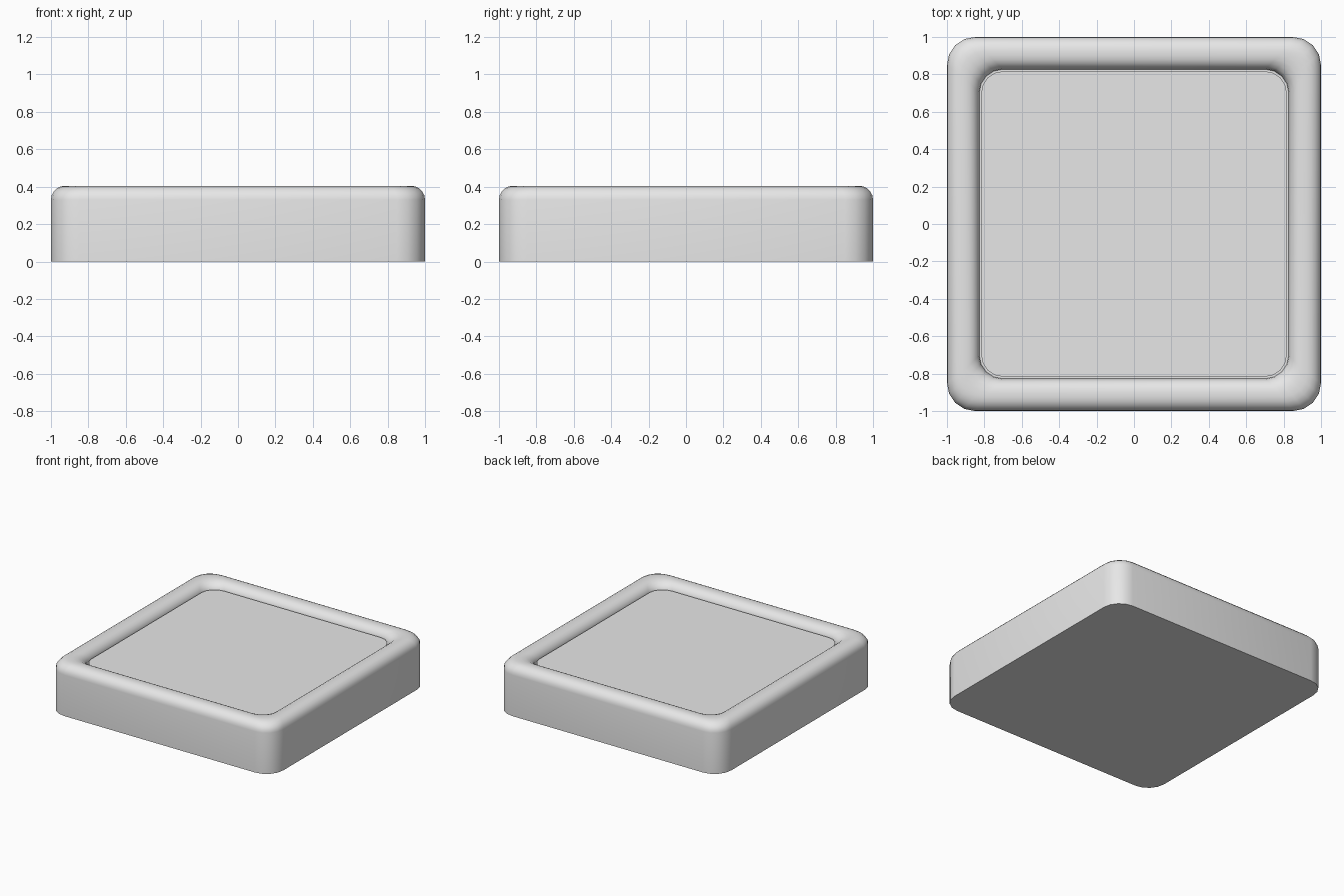
import bpy
import bmesh
import math

old = bpy.data.objects.get("Cube")
if old:
    bpy.data.objects.remove(old, do_unlink=True)

grey = bpy.data.materials.new("light grey")
grey.use_nodes = True
grey.diffuse_color = (0.8, 0.8, 0.8, 1)
grey.node_tree.nodes["Principled BSDF"].inputs["Base Color"].default_value = (0.8, 0.8, 0.8, 1)

CORNER_STEPS = 4


def rounded_square(half, radius):
    """Counter-clockwise outline of a square with rounded corners."""
    points = []
    for corner in range(4):
        for step in range(CORNER_STEPS + 1):
            a = math.pi / 2 * (corner + step / CORNER_STEPS)
            mid = math.pi / 2 * corner + math.pi / 4
            cx = math.copysign(half - radius, math.cos(mid))
            cy = math.copysign(half - radius, math.sin(mid))
            points.append((cx + radius * math.cos(a), cy + radius * math.sin(a)))
    return points


def loft(name, rings):
    """Skin stacked rounded squares (half size, corner radius, height), capped at both ends."""
    bm = bmesh.new()
    loops = [[bm.verts.new((x, y, z)) for x, y in rounded_square(h, r)] for h, r, z in rings]
    for low, high in zip(loops, loops[1:]):
        n = len(low)
        for i in range(n):
            j = (i + 1) % n
            bm.faces.new((low[i], low[j], high[j], high[i]))
    bm.faces.new(loops[0][::-1])
    bm.faces.new(loops[-1])
    mesh = bpy.data.meshes.new(name)
    bm.to_mesh(mesh)
    bm.free()
    obj = bpy.data.objects.new(name, mesh)
    bpy.context.collection.objects.link(obj)
    mesh.materials.append(grey)
    bpy.ops.object.select_all(action="DESELECT")
    obj.select_set(True)
    bpy.context.view_layer.objects.active = obj
    bpy.ops.object.shade_smooth_by_angle(angle=math.radians(35))
    return obj


# Tray body: straight wall, rounded rim, recessed floor
TOP, FILLET, INNER = 0.405, 0.075, 0.827
rings = [(1, 0.15, 0)]
for i in range(6):
    a = math.pi / 2 * i / 5
    inset = FILLET * (1 - math.cos(a))
    rings.append((1 - inset, 0.15 - inset * 0.3, TOP - FILLET * (1 - math.sin(a))))
for i in range(6):
    a = math.pi / 2 * i / 5
    rings.append((INNER + FILLET * (1 - math.sin(a)), 0.125, TOP - FILLET * (1 - math.cos(a))))
rings.append((INNER, 0.125, 0.32))
loft("tray_body", rings)

# Flat panel resting in the recess
loft("inset_panel", [(0.817, 0.118, 0.321), (0.817, 0.118, 0.355)])
